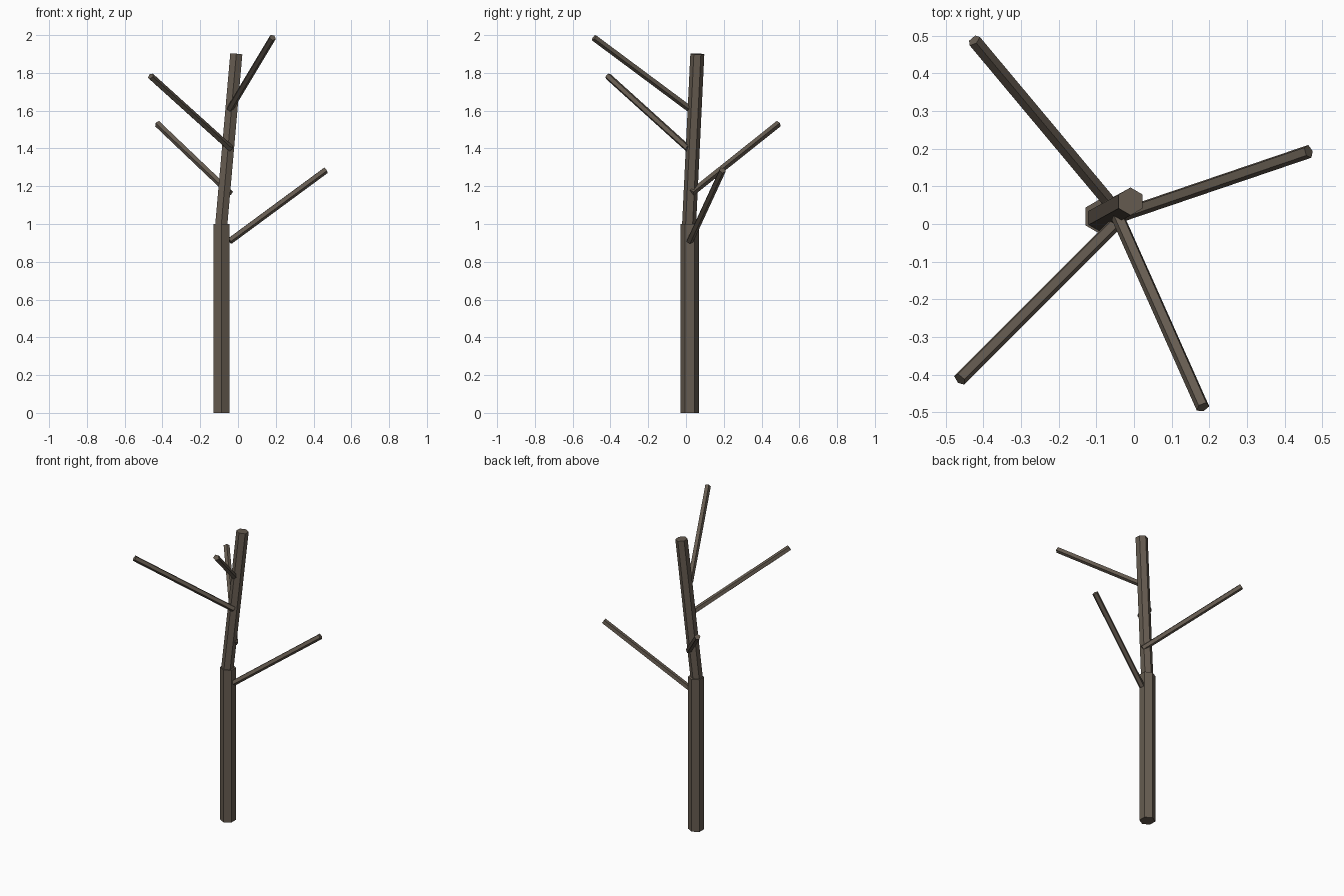
import bpy
from math import cos, sin, tau, radians
from mathutils import Vector

cube = bpy.data.objects.get("Cube")
if cube:
    bpy.data.objects.remove(cube, do_unlink=True)

bark = bpy.data.materials.new("grey_brown_bark")
bark.use_nodes = True
colour = (0.13, 0.105, 0.08, 1)
bark.diffuse_color = colour
shader = next(n for n in bark.node_tree.nodes if n.type == "BSDF_PRINCIPLED")
shader.inputs["Base Color"].default_value = colour
shader.inputs["Roughness"].default_value = 0.9


def limb(name, start, end, radius, sides, up, roll=0):
    """Straight prism between two points, one ridge turned by roll from up."""
    start, end = Vector(start), Vector(end)
    axis = (end - start).normalized()
    side = Vector(up).cross(axis).normalized()
    ridge = axis.cross(side)
    ring = []
    for i in range(sides):
        a = radians(roll) - tau * i / sides
        ring.append((ridge * cos(a) + side * sin(a)) * radius)
    verts = [start + p for p in ring] + [end + p for p in ring]
    faces = [tuple(range(sides)), tuple(reversed(range(sides, 2 * sides)))]
    for i in range(sides):
        j = (i + 1) % sides
        faces.append((i, i + sides, j + sides, j))
    mesh = bpy.data.meshes.new(name)
    mesh.from_pydata(verts, [], faces)
    mesh.materials.append(bark)
    mesh.update()
    obj = bpy.data.objects.new(name, mesh)
    bpy.context.collection.objects.link(obj)
    return obj


# Trunk: upright lower part and leaning upper part
limb("lower_trunk", (-0.087, 0.02, 0), (-0.087, 0.02, 1), 0.048, 6, (0, 1, 0))
limb("upper_trunk", (-0.089, 0.016, 0.99), (-0.009, 0.06, 1.9), 0.037, 6, (0, 1, 0))

# Branches: name, start, end, ridge roll
branches = [
    ("left_branch", (-0.045, 0.02, 0.91), (0.464, 0.193, 1.285), -27),
    ("back_right_branch", (-0.042, 0.03, 1.165), (-0.425, 0.488, 1.53), 0),
    ("front_right_branch", (-0.04, 0.01, 1.4), (-0.463, -0.413, 1.782), 27),
    ("front_left_branch", (-0.043, 0.02, 1.61), (0.183, -0.487, 1.987), -27),
]
for name, start, end, roll in branches:
    limb(name, start, end, 0.0185, 5, (0, 0, 1), roll)
